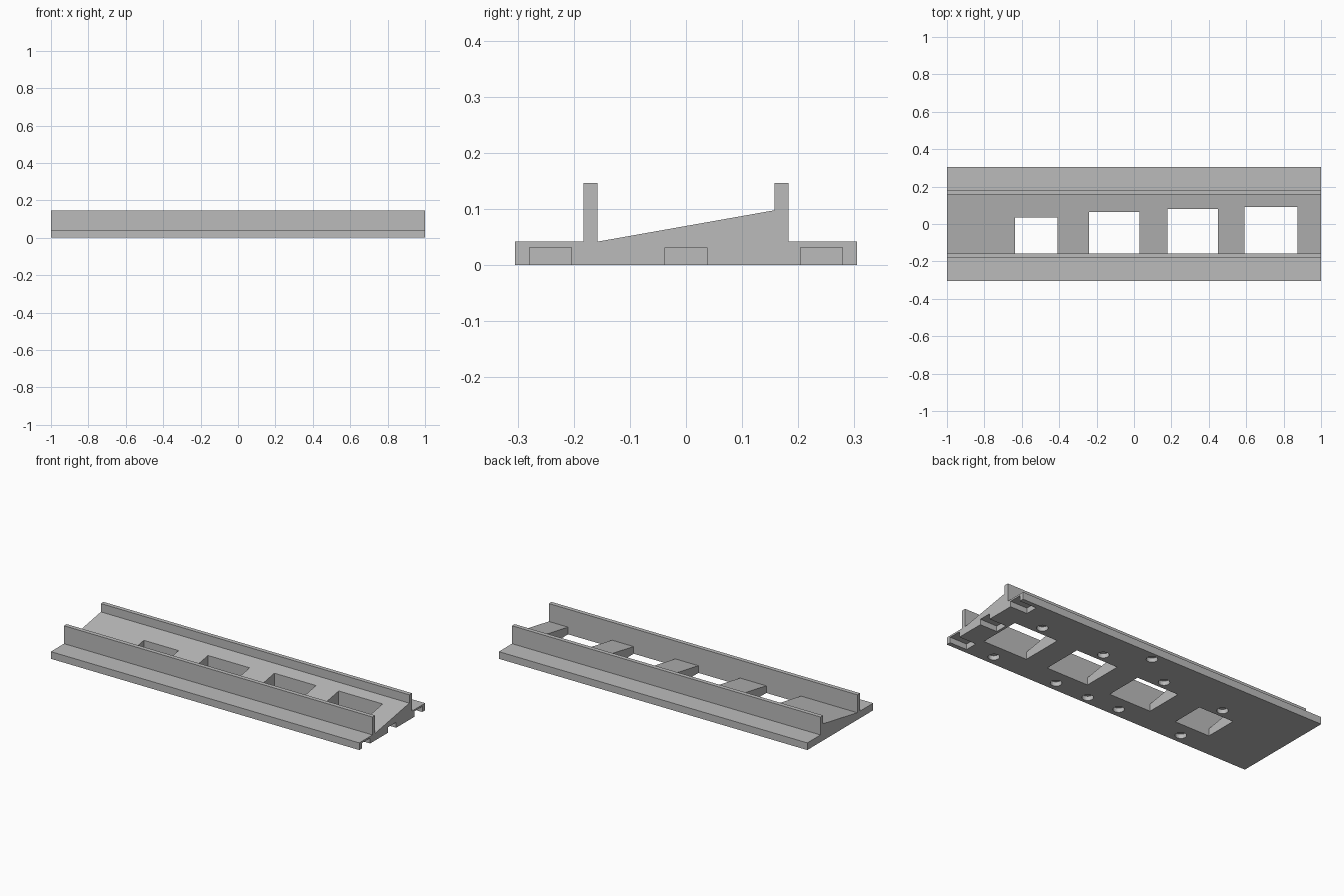
import bpy, bmesh
from mathutils import Matrix, Vector

cube = bpy.data.objects.get("Cube")
if cube:
    bpy.data.objects.remove(cube, do_unlink=True)

HALF = 1.0        # half length of the rail
EDGE = 0.305      # half width
BASE = 0.042      # flange thickness
RAIL_IN, RAIL_OUT, RAIL_TOP = 0.158, 0.183, 0.147
RAMP_TOP = 0.098

grey = bpy.data.materials.new("plain grey")
grey.use_nodes = True
colour = (0.5, 0.5, 0.5, 1)
grey.diffuse_color = colour
grey.node_tree.nodes["Principled BSDF"].inputs["Base Color"].default_value = colour


def add_object(name, bm):
    bmesh.ops.recalc_face_normals(bm, faces=bm.faces)
    mesh = bpy.data.meshes.new(name)
    bm.to_mesh(mesh)
    bm.free()
    mesh.materials.append(grey)
    obj = bpy.data.objects.new(name, mesh)
    bpy.context.scene.collection.objects.link(obj)
    return obj


def add_box(bm, x0, x1, y0, y1, z0, z1):
    centre = Vector((x0 + x1, y0 + y1, z0 + z1)) / 2
    size = Matrix.Diagonal((x1 - x0, y1 - y0, z1 - z0, 1))
    bmesh.ops.create_cube(bm, size=1, matrix=Matrix.Translation(centre) @ size)


def add_drill(bm, x, y, radius=0.03, depth=0.025):
    bmesh.ops.create_cone(bm, cap_ends=True, segments=32, radius1=radius,
                          radius2=radius, depth=depth * 2,
                          matrix=Matrix.Translation((x, y, 0)))


# Track body: flanges, two rails and the sloping floor in one profile
profile = [(-EDGE, 0), (EDGE, 0), (EDGE, BASE), (RAIL_OUT, BASE),
           (RAIL_OUT, RAIL_TOP), (RAIL_IN, RAIL_TOP), (RAIL_IN, RAMP_TOP),
           (-RAIL_IN, BASE), (-RAIL_IN, RAIL_TOP), (-RAIL_OUT, RAIL_TOP),
           (-RAIL_OUT, BASE), (-EDGE, BASE)]
bm = bmesh.new()
face = bm.faces.new([bm.verts.new((-HALF, y, z)) for y, z in profile])
end = bmesh.ops.extrude_face_region(bm, geom=[face])
bmesh.ops.translate(bm, vec=(2 * HALF, 0, 0),
                    verts=[v for v in end["geom"] if isinstance(v, bmesh.types.BMVert)])
track = add_object("sorting_track", bm)

cut = bmesh.new()
# Windows growing along the floor, each with a pair of blind holes below
windows = [(-0.635, -0.41, 0.035), (-0.24, 0.03, 0.065),
           (0.18, 0.45, 0.08), (0.59, 0.875, 0.09)]
for x0, x1, back in windows:
    add_box(cut, x0, x1, -RAIL_IN, back, -0.1, 0.2)
    middle = (x0 + x1) / 2
    add_drill(cut, middle, -0.248)
    add_drill(cut, middle, back + 0.05)

# Middle pair of blind holes under the flanges
for side in (-1, 1):
    add_drill(cut, 0.095, side * 0.257)

# Three connector notches under the end
for y in (-0.2415, 0, 0.2415):
    add_box(cut, HALF - 0.11, HALF + 0.1, y - 0.037, y + 0.037, -0.1, 0.032)
cutter = add_object("cutter", cut)
cutter.hide_render = True

# Cut the openings, then drop the helper
mod = track.modifiers.new("openings", 'BOOLEAN')
mod.operation = 'DIFFERENCE'
mod.solver = 'EXACT'
mod.object = cutter
result = bpy.data.meshes.new_from_object(
    track.evaluated_get(bpy.context.evaluated_depsgraph_get()))
track.modifiers.clear()
track.data = result
bpy.data.objects.remove(cutter, do_unlink=True)
